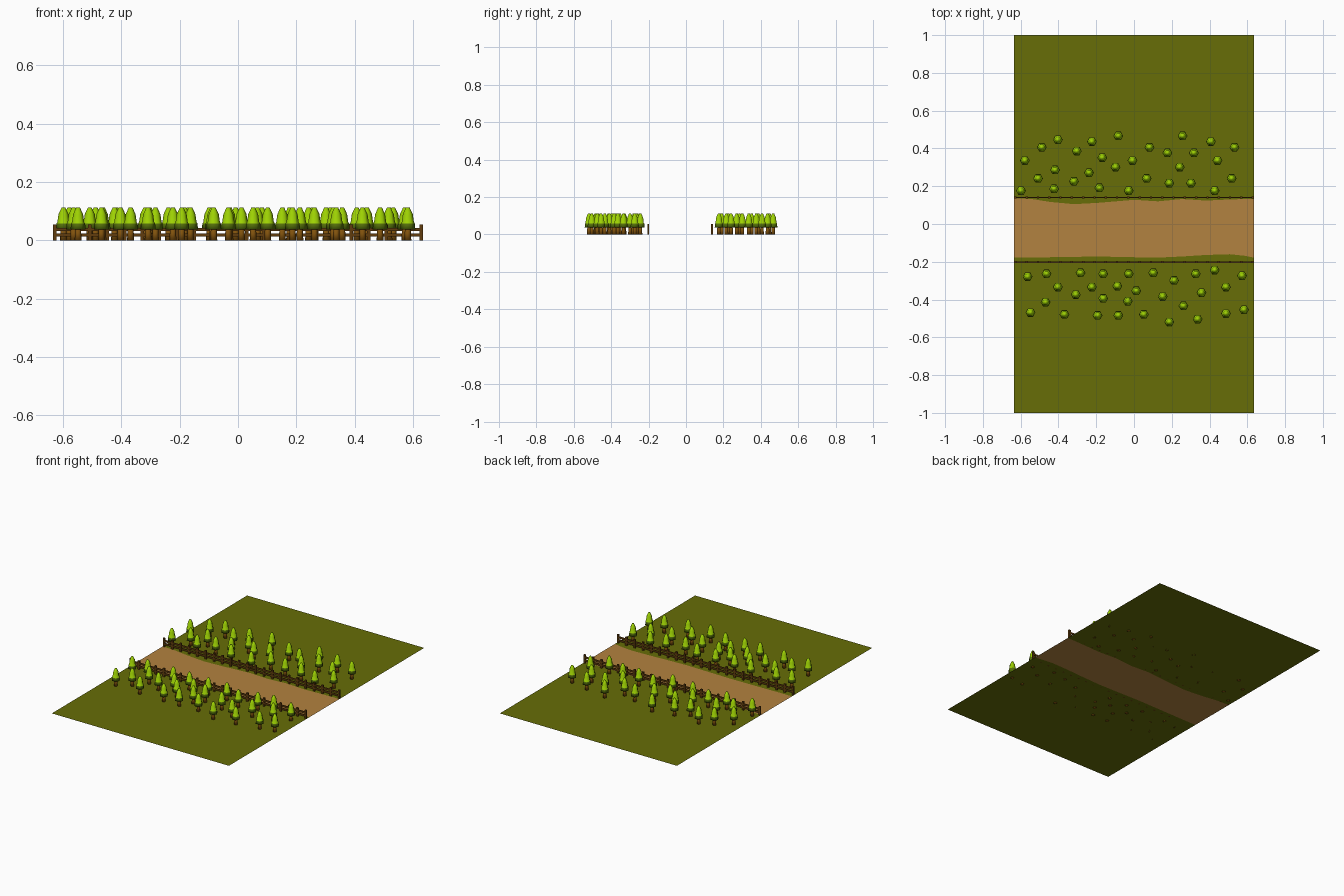
import bpy, bmesh, math
from mathutils import Matrix

if "Cube" in bpy.data.objects:
    bpy.data.objects.remove(bpy.data.objects["Cube"])


def mat(name, c):
    m = bpy.data.materials.new(name)
    m.diffuse_color = (*c, 1)
    m.use_nodes = True
    m.node_tree.nodes["Principled BSDF"].inputs["Base Color"].default_value = m.diffuse_color
    return m


GRASS = mat("olive grass", (0.135, 0.155, 0.002))
DIRT = mat("road dirt", (0.45, 0.225, 0.05))
LEAF = mat("leaf green", (0.34, 0.64, 0.001))
SKIRT = mat("dark leaf green", (0.09, 0.16, 0.003))
BARK = mat("trunk brown", (0.22, 0.085, 0.004))
WOOD = mat("fence wood", (0.12, 0.046, 0.004))


def finish(bm, name, mats):
    me = bpy.data.meshes.new(name)
    bm.to_mesh(me)
    bm.free()
    for m in mats:
        me.materials.append(m)
    ob = bpy.data.objects.new(name, me)
    bpy.context.collection.objects.link(ob)
    return ob


# Ground: columns across x, each split at the wavy road edges
W = 0.635
edges = [(-1, .137, -.178), (-.85, .132, -.178), (-.7, .117, -.176), (-.5, .105, -.174),
         (-.3, .112, -.172), (0, .128, -.176), (.2, .12, -.178), (.4, .132, -.172),
         (.6, .124, -.164), (.8, .13, -.16), (.92, .132, -.168), (1, .132, -.178)]
bm = bmesh.new()
cols = [[bm.verts.new((x * W, y, 0)) for y in (-1, s, n, 1)] for x, n, s in edges]
for a, b in zip(cols, cols[1:]):
    for i in range(3):
        bm.faces.new((a[i], b[i], b[i + 1], a[i + 1])).material_index = int(i == 1)
finish(bm, "ground", [GRASS, DIRT])


# Fences: posts with two rails
def box(bm, c, s):
    bmesh.ops.create_cube(bm, size=1, matrix=Matrix.Translation(c) @ Matrix.Diagonal((*s, 1)))


POSTS = 22
for name, y in (("north_fence", 0.14), ("south_fence", -0.202)):
    bm = bmesh.new()
    for i in range(POSTS):
        x = -0.628 + 1.256 * i / (POSTS - 1)
        box(bm, (x, y, 0.0275), (0.012, 0.01, 0.055))
    for z in (0.018, 0.037):
        box(bm, (0, y, z), (1.26, 0.007, 0.011))
    finish(bm, name, [WOOD])


# Trees: hexagonal trunk and pointed crown with a dark skirt, shared meshes
def lathe(name, profile, mats, dark_below=0):
    bm = bmesh.new()
    rings = [[bm.verts.new((r * math.cos(k * math.pi / 3), r * math.sin(k * math.pi / 3), z))
              for k in range(6)] for r, z in profile]
    for a, b in zip(rings, rings[1:]):
        for k in range(6):
            bm.faces.new((a[k], a[(k + 1) % 6], b[(k + 1) % 6], b[k]))
    bm.faces.new(rings[0][::-1])
    bm.faces.new(rings[-1])
    for f in bm.faces:
        f.smooth = True
        f.material_index = int(f.calc_center_median().z < dark_below)
    return finish(bm, name, mats)


NORTH = [(-.6, .18), (-.58, .34), (-.51, .245), (-.49, .41), (-.425, .19), (-.42, .29),
         (-.405, .45), (-.32, .23), (-.305, .39), (-.24, .275), (-.225, .44), (-.185, .195),
         (-.17, .355), (-.1, .305), (-.085, .47), (-.03, .18), (-.01, .34), (.065, .245),
         (.08, .41), (.175, .38), (.185, .22), (.24, .305), (.255, .47), (.3, .22),
         (.315, .38), (.405, .44), (.425, .18), (.44, .34), (.515, .245), (.53, .41)]
SOUTH = [(-.565, -.275), (-.465, -.26), (-.285, -.255), (-.165, -.26), (-.03, -.26),
         (.1, -.255), (.21, -.295), (.325, -.26), (.425, -.24), (.57, -.27), (-.405, -.33),
         (-.31, -.37), (-.225, -.33), (-.165, -.39), (-.09, -.325), (-.035, -.405),
         (.01, -.35), (.15, -.38), (.26, -.43), (.355, -.36), (.485, -.33), (-.47, -.41),
         (-.55, -.465), (-.37, -.475), (-.195, -.48), (-.085, -.48), (.05, -.475),
         (.185, -.515), (.335, -.5), (.485, -.47), (.58, -.45)]
trunk = lathe("trunk", [(0.012, 0), (0.010, 0.04)], [BARK])
crown = lathe("crown", [(0.026, 0.037), (0.024, 0.058), (0.021, 0.062), (0.017, 0.09),
                        (0.006, 0.113)], [LEAF, SKIRT], 0.059)
for i, (x, y) in enumerate(NORTH + SOUTH):
    for part in (trunk, crown):
        ob = part if i == 0 else part.copy()
        if i:
            bpy.context.collection.objects.link(ob)
        ob.location = (x + .002, y - .004, 0)
